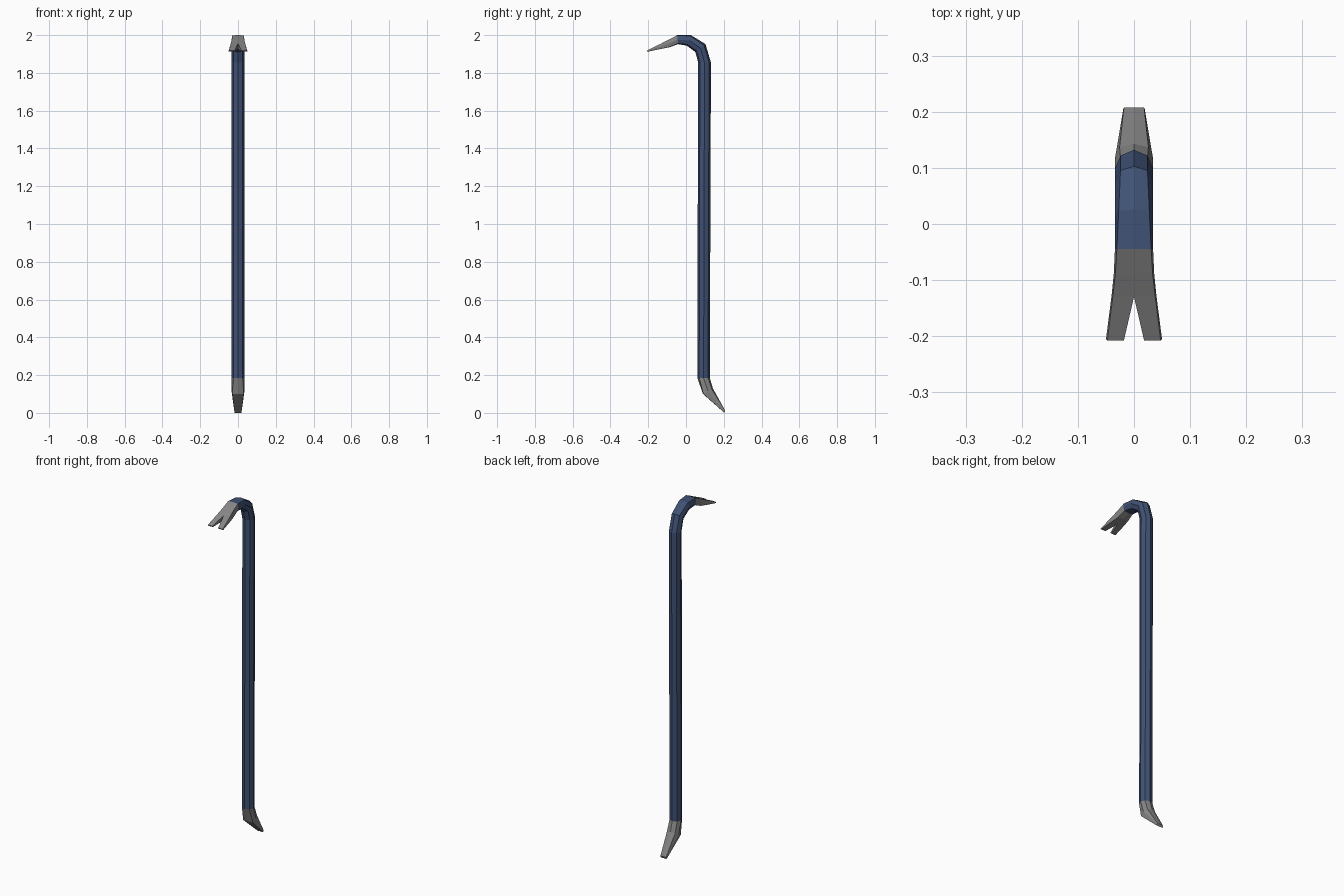
import bpy, bmesh

if "Cube" in bpy.data.objects:
    bpy.data.objects.remove(bpy.data.objects["Cube"])


def material(name, rgb):
    m = bpy.data.materials.new(name)
    m.diffuse_color = (*rgb, 1)
    m.use_nodes = True
    m.node_tree.nodes["Principled BSDF"].inputs["Base Color"].default_value = m.diffuse_color
    return m


BLUE = material("blue paint", (0.05, 0.083, 0.175))
STEEL = material("bare steel", (0.24, 0.24, 0.24))


def ring(outer, inner, a, s_out=0.0, s_in=None):
    """Octagon between two profile points (y, z); s = 0 round, 1 square corners."""
    s_in = s_out if s_in is None else s_in

    def pt(x, f):
        return (x, outer[0] + f * (inner[0] - outer[0]), outer[1] + f * (inner[1] - outer[1]))

    d_out, d_in = a * (0.707 + 0.24 * s_out), a * (0.707 + 0.24 * s_in)
    f_out, f_in = 0.146 * (1 - s_out), 1 - 0.146 * (1 - s_in)
    half = [pt(0, 0), pt(d_out, f_out), pt(a, 0.5), pt(d_in, f_in), pt(0, 1)]
    return half + [(-x, y, z) for x, y, z in half[3:0:-1]]


def loft(bm, rings):
    vs = [[bm.verts.new(p) for p in r] for r in rings]
    for r0, r1 in zip(vs, vs[1:]):
        n = len(r0)
        for i in range(n):
            j = (i + 1) % n
            bm.faces.new((r0[i], r0[j], r1[j], r1[i]))
    return vs


def finish(bm, name, mat):
    bmesh.ops.remove_doubles(bm, verts=bm.verts, dist=1e-5)
    bmesh.ops.recalc_face_normals(bm, faces=bm.faces)
    me = bpy.data.meshes.new(name)
    bm.to_mesh(me)
    bm.free()
    me.materials.append(mat)
    bpy.context.collection.objects.link(bpy.data.objects.new(name, me))


W = 0.034
shaft_end = ring((0.126, 0.185), (0.060, 0.185), W)
neck_end = ring((-0.045, 2.0), (-0.043, 1.952), W, 0.8, 0.4)

# painted shaft with hooked neck
bm = bmesh.new()
loft(bm, [shaft_end,
          ring((0.132, 1.855), (0.064, 1.855), W),
          ring((0.103, 1.953), (0.050, 1.910), W),
          ring((0.025, 2.0), (0.005, 1.944), W, 0.4, 0.2),
          neck_end])
finish(bm, "shaft", BLUE)

# chisel foot
bm = bmesh.new()
vs = loft(bm, [shaft_end,
               ring((0.143, 0.128), (0.090, 0.100), W, 0.2, 0.8),
               ring((0.2075, 0.012), (0.2035, 0.0), 0.019, 1)])
bm.faces.new(vs[-1])
finish(bm, "chisel_foot", STEEL)

# claw: solid root, then two prongs split at the notch
bm = bmesh.new()
notch = ring((-0.130, 1.956), (-0.126, 1.928), 0.040, 1)
loft(bm, [neck_end, ring((-0.090, 1.977), (-0.086, 1.936), 0.036, 0.9, 0.8), notch])
tip = ring((-0.2075, 1.918), (-0.204, 1.912), 0.050, 1)[:5]
tip = [(max(x, 0.018), y, z) for x, y, z in tip]
for side in (1, -1):
    vs = loft(bm, [[(side * x, y, z) for x, y, z in r] for r in (notch[:5], tip)])
    bm.faces.new(vs[-1])
finish(bm, "claw", STEEL)
